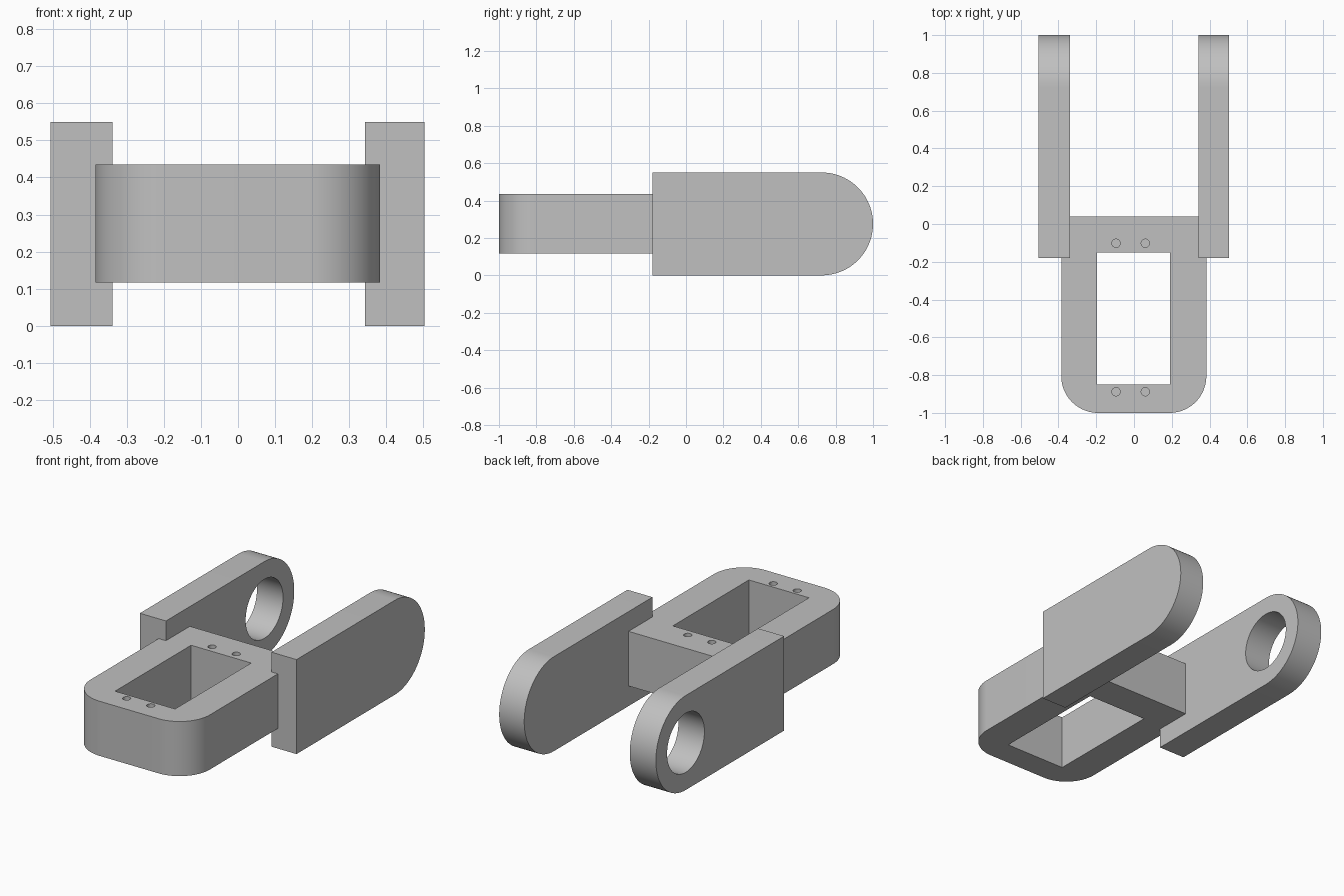
import bpy, bmesh, math
from mathutils import Matrix, Vector

if "Cube" in bpy.data.objects:
    bpy.data.objects.remove(bpy.data.objects["Cube"], do_unlink=True)

grey = bpy.data.materials.new("plain_grey")
grey.use_nodes = True
colour = (0.53, 0.53, 0.53, 1)
grey.diffuse_color = colour
grey.node_tree.nodes["Principled BSDF"].inputs["Base Color"].default_value = colour


def arc(cx, cy, radius, start, end, steps):
    """Points along an arc, angles in degrees."""
    angles = [math.radians(start + (end - start) * i / steps) for i in range(steps + 1)]
    return [(cx + radius * math.cos(a), cy + radius * math.sin(a)) for a in angles]


def prism(name, outline, low, high, axis="Z"):
    """Extrude a flat outline along z, or a (y, z) outline along x."""
    bm = bmesh.new()
    place = (lambda u, v: (u, v, low)) if axis == "Z" else (lambda u, v: (low, u, v))
    face = bm.faces.new([bm.verts.new(place(u, v)) for u, v in outline])
    shift = Vector((0, 0, high - low)) if axis == "Z" else Vector((high - low, 0, 0))
    top = bmesh.ops.extrude_face_region(bm, geom=[face])["geom"]
    bmesh.ops.translate(bm, vec=shift, verts=[v for v in top if isinstance(v, bmesh.types.BMVert)])
    bmesh.ops.recalc_face_normals(bm, faces=bm.faces)
    mesh = bpy.data.meshes.new(name)
    bm.to_mesh(mesh)
    bm.free()
    mesh.materials.append(grey)
    obj = bpy.data.objects.new(name, mesh)
    bpy.context.collection.objects.link(obj)
    return obj


def select_only(obj):
    bpy.ops.object.select_all(action="DESELECT")
    obj.select_set(True)
    bpy.context.view_layer.objects.active = obj


def cut(obj, cutter):
    """Subtract the cutter and remove it."""
    cutter.hide_render = True
    mod = obj.modifiers.new("cut", "BOOLEAN")
    mod.operation = "DIFFERENCE"
    mod.solver = "EXACT"
    mod.object = cutter
    select_only(obj)
    bpy.ops.object.modifier_apply(modifier=mod.name)
    bpy.data.objects.remove(cutter, do_unlink=True)


# Frame with rounded front corners
bottom, top = 0.117, 0.435
corner = 0.195
outline = [(0.383, 0.04), (-0.385, 0.04)]
outline += arc(-0.385 + corner, -1 + corner, corner, 180, 270, 20)
outline += arc(0.383 - corner, -1 + corner, corner, 270, 360, 20)
frame = prism("frame", outline, bottom, top)

# Rectangular opening through the frame
window = [(-0.197, -0.85), (0.19, -0.85), (0.19, -0.15), (-0.197, -0.15)]
cut(frame, prism("window_cutter", window, 0, 0.6))

# Blind screw holes at both ends of the opening
for x in (-0.095, 0.06):
    for y in (-0.888, -0.102):
        hole = arc(x, y, 0.022, 0, 360, 24)[:-1]
        cut(frame, prism("screw_hole_cutter", hole, top - 0.15, top + 0.1))

# Side arms with round back ends
radius = 0.275
end_y = 1 - radius
arm_outline = [(-0.18, 2 * radius), (-0.18, 0)] + arc(end_y, radius, radius, -90, 90, 48)
left_arm = prism("left_arm", arm_outline, 0.342, 0.503, "X")
right_arm = prism("right_arm", arm_outline, -0.506, -0.338, "X")

# Pivot hole through the right arm only
pivot = arc(end_y, radius, 0.172, 0, 360, 64)[:-1]
cut(right_arm, prism("pivot_cutter", pivot, -0.7, -0.2, "X"))

for part in (frame, left_arm, right_arm):
    select_only(part)
    bpy.ops.object.shade_smooth_by_angle(angle=math.radians(30))
